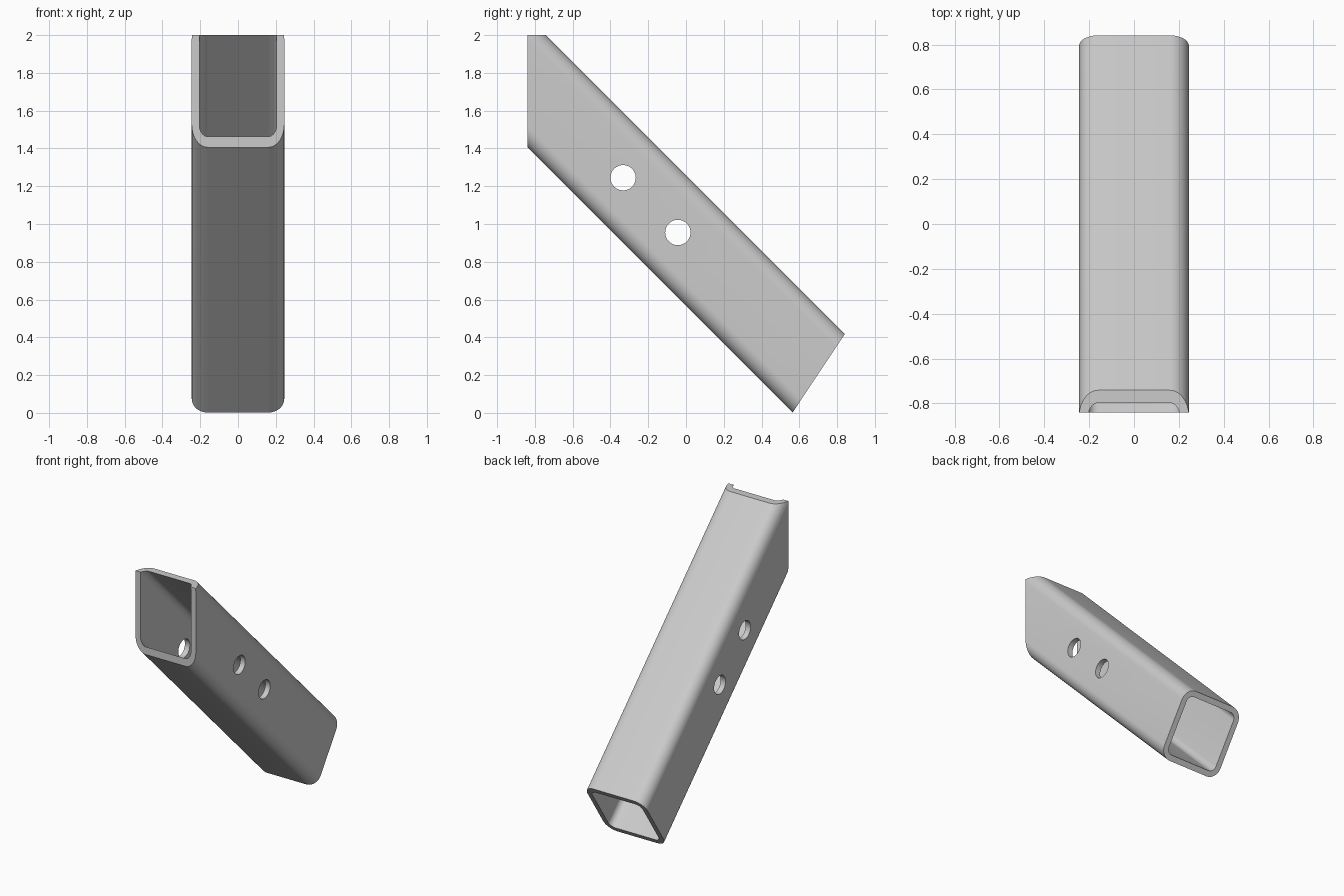
import bpy, bmesh
from math import sin, cos, pi, sqrt

if "Cube" in bpy.data.objects:
    bpy.data.objects.remove(bpy.data.objects["Cube"])

HALF, WALL, R = 0.245, 0.04, 0.085   # square section: half size, wall, corner radius
D = Y_Z = 0.9125                     # centre line of the tube: y + z = D
S = 1 / sqrt(2)


def make_object(name, bm):
    bmesh.ops.recalc_face_normals(bm, faces=bm.faces)
    mesh = bpy.data.meshes.new(name)
    bm.to_mesh(mesh)
    bm.free()
    ob = bpy.data.objects.new(name, mesh)
    bpy.context.collection.objects.link(ob)
    return ob


def rounded_square(h, r, seg=10):
    pts = []
    for q, (sx, sy) in enumerate([(1, 1), (-1, 1), (-1, -1), (1, -1)]):
        for i in range(seg + 1):
            a = (q + i / seg) * pi / 2
            pts.append((sx * (h - r) + r * cos(a), sy * (h - r) + r * sin(a)))
    return pts


def place(x, v, t):
    # x across, v perpendicular to the tube, t along it (downwards to +y)
    return (x, D / 2 + v * S + t * S, D / 2 + v * S - t * S)


def prism(name, pts, half_width):
    bm = bmesh.new()
    a, b = ([bm.verts.new((x, y, z)) for y, z in pts] for x in (-half_width, half_width))
    bm.faces.new(a)
    bm.faces.new(b)
    n = len(pts)
    for i in range(n):
        j = (i + 1) % n
        bm.faces.new((a[i], a[j], b[j], b[i]))
    return make_object(name, bm)


# Overlong hollow tube at 45 degrees
bm = bmesh.new()
rings = [[bm.verts.new(place(x, v, t)) for x, v in rounded_square(h, r)]
         for h, r, t in ((HALF, R, -3), (HALF, R, 3),
                         (HALF - WALL, R - WALL, 3), (HALF - WALL, R - WALL, -3))]
for k in range(4):
    a, b = rings[k], rings[(k + 1) % 4]
    for i in range(len(a)):
        j = (i + 1) % len(a)
        bm.faces.new((a[i], a[j], b[j], b[i]))
tube = make_object("angled_square_tube", bm)

# Trim shape: vertical and level cuts at the top, slanted cut at the foot
trim = prism("trim_cutter", [(-0.84, -0.6), (0.164, -0.6), (1.893, 2.0), (-0.84, 2.0)], 1)

# Two cross holes
cutters = [(trim, 'INTERSECT')]
for y, z in ((-0.333, 1.245), (-0.043, 0.955)):
    ring = [(y + 0.067 * cos(i * pi / 24), z + 0.067 * sin(i * pi / 24)) for i in range(48)]
    cutters.append((prism("hole_cutter", ring, 0.5), 'DIFFERENCE'))

bpy.context.view_layer.objects.active = tube
for cutter, op in cutters:
    cutter.hide_render = True
    mod = tube.modifiers.new("cut", 'BOOLEAN')
    mod.operation, mod.solver, mod.object = op, 'EXACT', cutter
    bpy.ops.object.modifier_apply(modifier=mod.name)
    bpy.data.objects.remove(cutter)

bpy.ops.object.select_all(action='DESELECT')
tube.select_set(True)
bpy.ops.object.shade_smooth_by_angle(angle=pi / 6)
